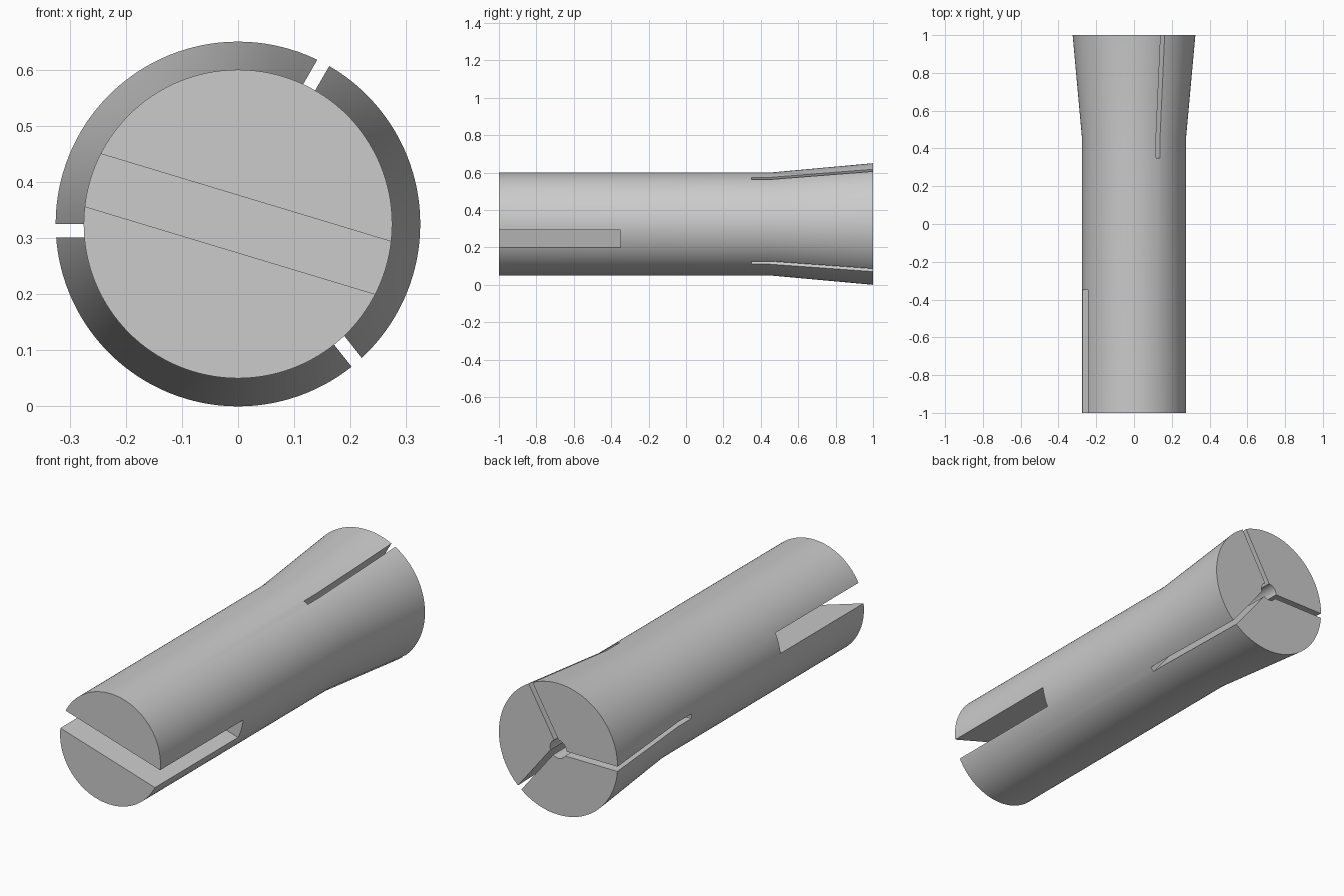
import bpy, bmesh
from math import radians
from mathutils import Matrix, Vector

cube = bpy.data.objects.get("Cube")
if cube:
    bpy.data.objects.remove(cube, do_unlink=True)

CENTRE = Matrix.Translation((0, 0, 0.325))

steel = bpy.data.materials.new("plain grey steel")
steel.use_nodes = True
grey = (0.6, 0.6, 0.6, 1)
steel.diffuse_color = grey
steel.node_tree.nodes["Principled BSDF"].inputs["Base Color"].default_value = grey


def add_object(name, bm):
    bmesh.ops.recalc_face_normals(bm, faces=bm.faces)
    mesh = bpy.data.meshes.new(name)
    bm.to_mesh(mesh)
    bm.free()
    mesh.materials.append(steel)
    obj = bpy.data.objects.new(name, mesh)
    bpy.context.collection.objects.link(obj)
    return obj


def lathe(name, profile, steps=128):
    """Spin (radius, y) points around the lengthwise axis and cap both ends."""
    bm = bmesh.new()
    rings = []
    for radius, y in profile:
        ring = [bm.verts.new(CENTRE @ (Matrix.Rotation(radians(360 * i / steps), 4, 'Y')
                                       @ Vector((radius, y, 0)))) for i in range(steps)]
        rings.append(ring)
    for a, b in zip(rings, rings[1:]):
        for i in range(steps):
            j = (i + 1) % steps
            bm.faces.new((a[i], a[j], b[j], b[i]))
    bm.faces.new(rings[0])
    bm.faces.new(rings[-1])
    return add_object(name, bm)


def box(name, low, high, angle):
    """Box between two corners, turned around the lengthwise axis."""
    low, high = Vector(low), Vector(high)
    bm = bmesh.new()
    bmesh.ops.create_cube(bm, size=1)
    size = Matrix.Diagonal((*(high - low), 1))
    turn = Matrix.Rotation(radians(-angle), 4, 'Y')
    bm.transform(CENTRE @ turn @ Matrix.Translation((low + high) / 2) @ size)
    return add_object(name, bm)


def cut(target, cutter):
    mod = target.modifiers.new("cut", 'BOOLEAN')
    mod.operation, mod.solver, mod.object = 'DIFFERENCE', 'EXACT', cutter
    bpy.context.view_layer.objects.active = target
    bpy.ops.object.modifier_apply(modifier=mod.name)
    bpy.data.objects.remove(cutter, do_unlink=True)


# Straight shank with a flared back end
body = lathe("collet_body", [(0.275, -1), (0.275, 0.45), (0.325, 1)])

# Bore in the flared end
cut(body, lathe("bore_cutter", [(0.045, 0.35), (0.045, 1.1)], 48))

# Three clamping slits, each with one side on the radius
for angle in (60, 180, -51.5):
    cut(body, box("slit_cutter", (0.02, 0.35, 0), (0.5, 1.1, 0.024), angle))

# Wide tang slot across the front end
cut(body, box("slot_cutter", (-0.5, -1.1, -0.049), (0.5, -0.35, 0.049), -16.8))

# Smooth round sides, crisp cut edges
bpy.ops.object.select_all(action='DESELECT')
body.select_set(True)
bpy.context.view_layer.objects.active = body
bpy.ops.object.shade_smooth_by_angle(angle=radians(30))
